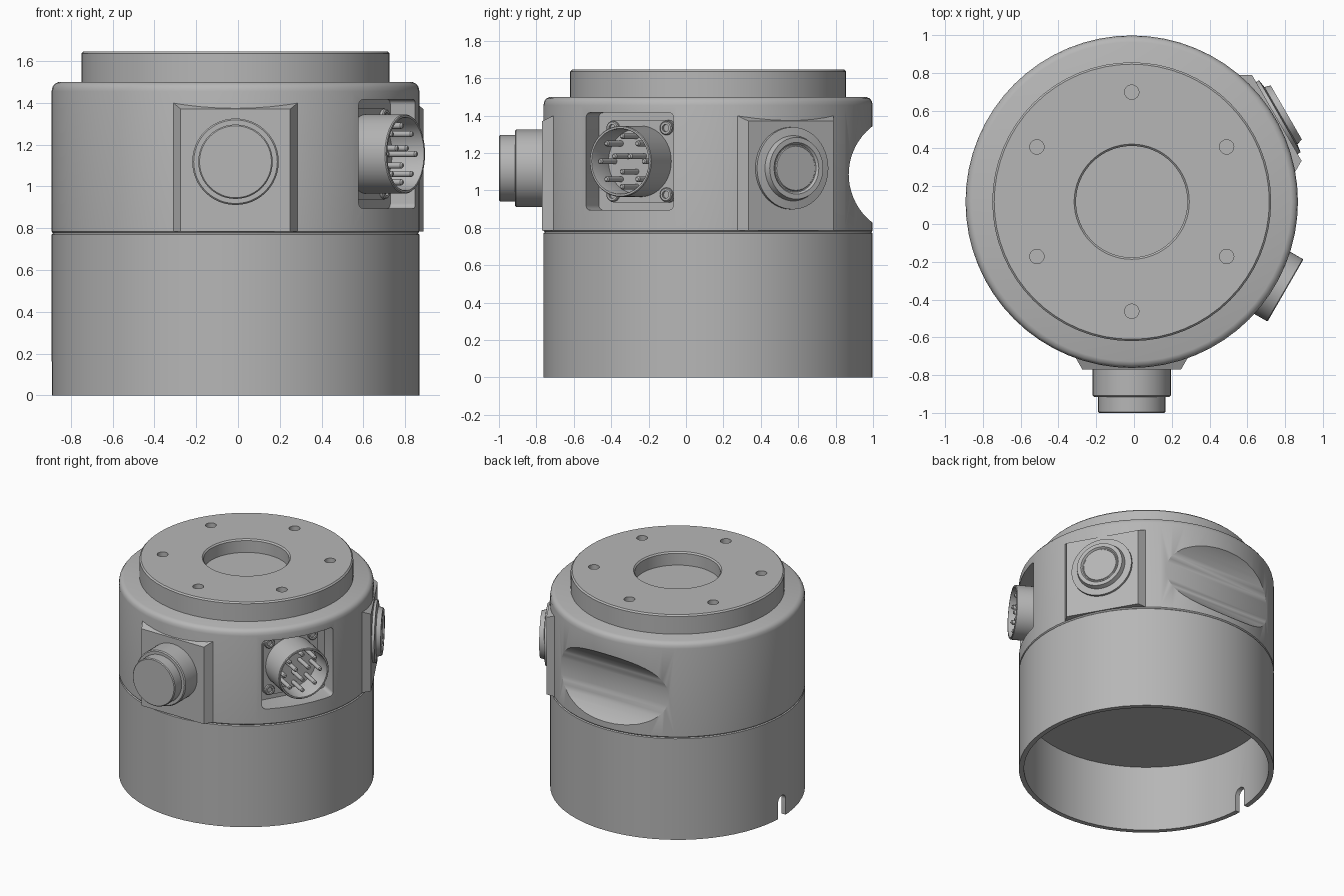
import bpy, bmesh
from math import radians, pi, cos, sin
from mathutils import Matrix, Vector

if "Cube" in bpy.data.objects:
    bpy.data.objects.remove(bpy.data.objects["Cube"])

AXIS = Vector((-0.012, 0.118, 0))   # centre of the round housing
R = 0.88                            # housing radius

grey = bpy.data.materials.new("metal grey")
grey.use_nodes = True
GREY = (0.47, 0.47, 0.47, 1)
grey.diffuse_color = GREY
grey.node_tree.nodes["Principled BSDF"].inputs["Base Color"].default_value = GREY


def finish(name, bm, matrix):
    bmesh.ops.recalc_face_normals(bm, faces=bm.faces)
    me = bpy.data.meshes.new(name)
    bm.to_mesh(me)
    bm.free()
    me.transform(matrix)
    me.materials.append(grey)
    ob = bpy.data.objects.new(name, me)
    bpy.context.scene.collection.objects.link(ob)
    smooth(ob)
    return ob


def smooth(ob):
    ob.data.shade_smooth()
    ob.data.set_sharp_from_angle(angle=radians(32))


def upright(z=0):
    return Matrix.Translation(AXIS + Vector((0, 0, z)))


def facing(azimuth, z=0):
    """Local x points outward from the housing axis."""
    return upright(z) @ Matrix.Rotation(radians(azimuth), 4, 'Z')


def outward(azimuth, z):
    """Local z points outward from the housing axis."""
    return facing(azimuth, z) @ Matrix.Rotation(pi / 2, 4, 'Y')


def lathe(name, profile, matrix, steps=64, closed=False):
    bm = bmesh.new()
    vs = [bm.verts.new((r, 0, z)) for r, z in profile]
    pairs = list(zip(vs, vs[1:])) + ([(vs[-1], vs[0])] if closed else [])
    es = [bm.edges.new(p) for p in pairs]
    bmesh.ops.spin(bm, geom=vs + es, axis=(0, 0, 1), cent=(0, 0, 0),
                   angle=2 * pi, steps=steps)
    bmesh.ops.remove_doubles(bm, verts=bm.verts, dist=1e-5)
    return finish(name, bm, matrix)


def rod(name, radius, z0, z1, matrix, steps=32):
    return lathe(name, [(0, z0), (radius, z0), (radius, z1), (0, z1)], matrix, steps)


def box(name, xs, ys, zs, matrix, round_x=0):
    bm = bmesh.new()
    bmesh.ops.create_cube(bm, size=1)
    for v in bm.verts:
        v.co = [s[int(c > 0)] for s, c in zip((xs, ys, zs), v.co)]
    if round_x:
        along = [e for e in bm.edges if abs(e.verts[0].co.x - e.verts[1].co.x) > 1e-4]
        bmesh.ops.bevel(bm, geom=along, offset=round_x, segments=4,
                        profile=0.5, affect='EDGES')
    return finish(name, bm, matrix)


def cut(ob, cutters):
    for c in cutters:
        c.hide_render = True
        m = ob.modifiers.new("cut", 'BOOLEAN')
        m.operation, m.solver, m.object = 'DIFFERENCE', 'EXACT', c
    bpy.context.view_layer.update()
    deps = bpy.context.evaluated_depsgraph_get()
    me = bpy.data.meshes.new_from_object(ob.evaluated_get(deps))
    ob.modifiers.clear()
    ob.data = me
    for c in cutters:
        bpy.data.objects.remove(c)
    smooth(ob)


# Lower shell: open underneath, with a cable notch in the rim
shell = lathe("lower_shell", [(0, 0.5), (0.845, 0.5), (0.845, 0), (R, 0),
                              (R, 0.77), (0.873, 0.776), (0, 0.776)], upright())
notch = facing(180)
cut(shell, [box("notch_slot", (0.75, 1), (-0.045, 0.045), (-0.1, 0.12), notch),
            rod("notch_end", 0.0452, 0.74, 1.01, outward(180, 0.12), 24)])

# Upper housing: rounded shoulder, finger scoop at the back, connector pocket
housing = lathe("upper_housing", [(0, 0.776), (0.873, 0.776), (R, 0.784), (R, 1.455),
                                  (0.876, 1.476), (0.865, 1.491), (0.845, 1.5),
                                  (0, 1.5)], upright())
scoop = Matrix.Translation((0, 1.195, 1.085)) @ Matrix.Rotation(pi / 2, 4, 'Y')
cut(housing, [rod("scoop_cutter", 0.325, -1.2, 1.2, scoop, 64),
              box("pocket_cutter", (0.7, 1.2), (-0.27, 0.27), (0.895, 1.415),
                  facing(-30), 0.025)])

# Top flange: shallow bore and six bolt holes
flange = lathe("top_flange", [(0, 1.48), (0.738, 1.48), (0.738, 1.635), (0.728, 1.645),
                              (0.305, 1.645), (0.295, 1.635), (0.295, 1.545),
                              (0, 1.545)], upright())
cut(flange, [rod("bolt_hole", 0.038, 1.56, 1.8,
                 facing(30 + 60 * i) @ Matrix.Translation((0.58, 0, 0)), 24)
             for i in range(6)])


# Flat mounting pads with sloping edges
def pad(name, azimuth):
    bm = bmesh.new()
    bmesh.ops.create_cube(bm, size=2)
    for v in bm.verts:
        outer = v.co.x > 0
        v.co.y *= 0.262 if outer else 0.312
        v.co.z = 0.784 if v.co.z < 0 else (1.37 if outer else 1.412)
        v.co.x = 0.887 if outer else 0.8
    finish(name, bm, facing(azimuth))


pad("front_pad", -90)
pad("side_pad", 30)

# Front connector: stepped plug
lathe("front_plug", [(0, 0.85), (0.207, 0.85), (0.207, 1.026), (0.2, 1.033), (0.178, 1.033),
                     (0.178, 1.112), (0.172, 1.118), (0, 1.118)],
      outward(-90, 1.118), 48)

# Side connector: low disc with a raised ring around a sunken centre
lathe("side_socket", [(0, 0.86), (0.22, 0.86), (0.22, 0.905), (0.175, 0.912),
                      (0.165, 0.945), (0.138, 0.945), (0.128, 0.932), (0.122, 0.932),
                      (0.118, 0.938), (0, 0.938)],
      outward(30, 1.118), 48)

# Pin connector standing in the pocket
mount = outward(-30, 1.155)
box("connector_flange", (0.69, 0.722), (-0.205, 0.205), (-0.22, 0.22),
    facing(-30, 1.155), 0.04)
lathe("connector_shell", [(0.19, 0.7), (0.19, 0.935), (0.186, 0.94), (0.176, 0.94),
                          (0.173, 0.935), (0.173, 0.7)], mount, 48, True)
rod("connector_insert", 0.174, 0.7, 0.765, mount, 48)

spots = [(0.135 * cos(pi * i / 4), 0.135 * sin(pi * i / 4)) for i in range(8)]
spots += [(0.055 * cos(2 * pi * i / 3), 0.055 * sin(2 * pi * i / 3)) for i in range(3)]
for x, y in spots:
    lathe("contact_pin", [(0, 0.75), (0.015, 0.75), (0.015, 0.917), (0.009, 0.925), (0, 0.925)],
          mount @ Matrix.Translation((x, y, 0)), 16)

for sx in (-1, 1):
    for sy in (-1, 1):
        lathe("flange_screw", [(0, 0.71), (0.037, 0.71), (0.037, 0.737), (0.032, 0.742),
                               (0.02, 0.742), (0.02, 0.726), (0, 0.726)],
              mount @ Matrix.Translation((sx * 0.178, sy * 0.165, 0)), 20)
